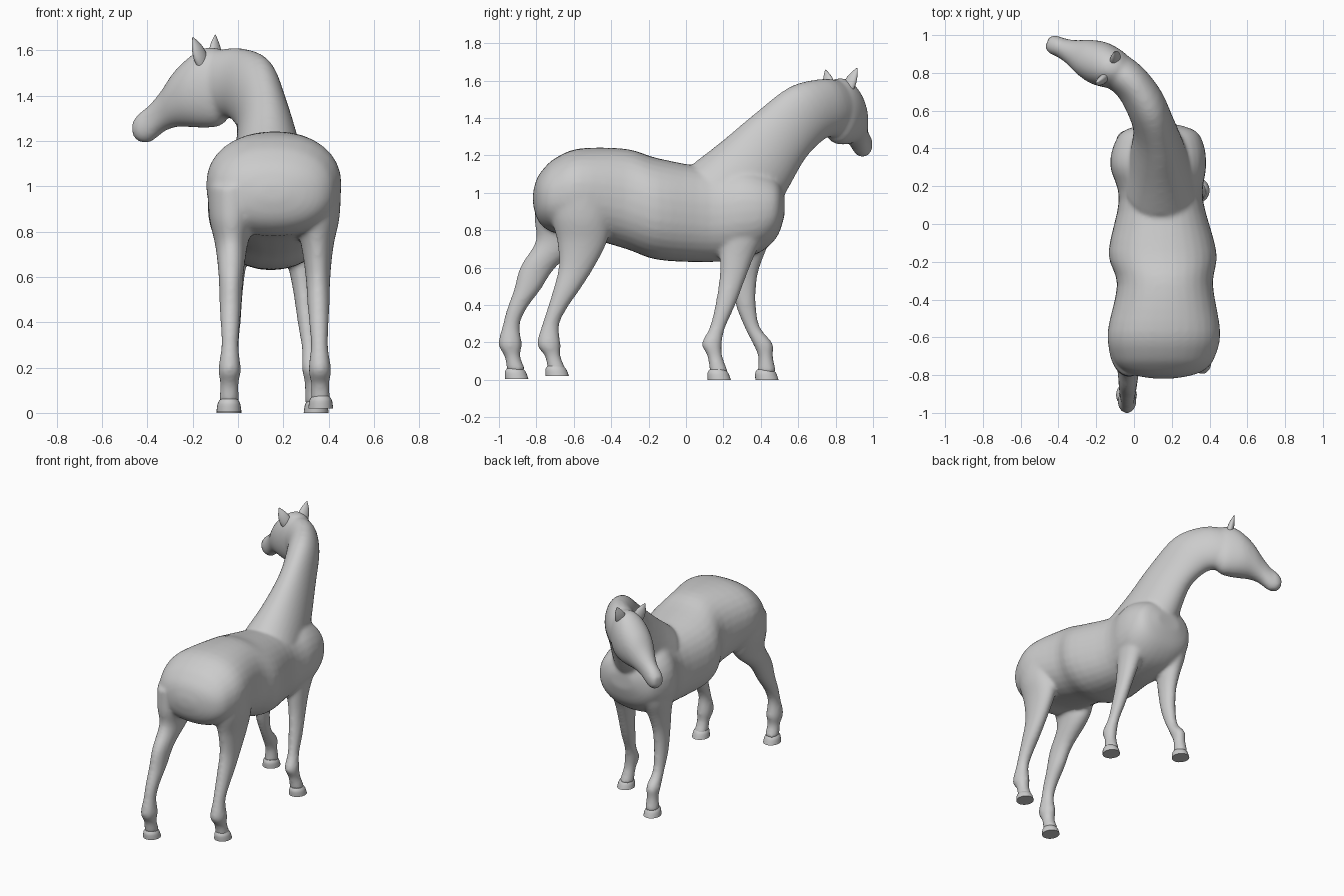
import bpy, bmesh, math
from mathutils import Vector

old = bpy.data.objects.get("Cube")
if old:
    bpy.data.objects.remove(old, do_unlink=True)

grey = bpy.data.materials.new("plain grey")
grey.use_nodes = True
grey.diffuse_color = (0.6, 0.6, 0.6, 1)
grey.node_tree.nodes["Principled BSDF"].inputs["Base Color"].default_value = (0.6, 0.6, 0.6, 1)


def ring(x, y, z, half_w, half_h, yaw=0, lean=0):
    """Upright section: centre, sideways vector, upward vector."""
    a, p = math.radians(yaw), math.radians(lean)
    ahead = Vector((-math.sin(a), math.cos(a), 0))
    side = Vector((math.cos(a), math.sin(a), 0))
    up = Vector((0, 0, math.cos(p))) - ahead * math.sin(p)
    return Vector((x, y, z)), side * half_w, up * half_h


def flat_ring(x, y, z, rx, ry):
    """Level section for legs and hooves."""
    return Vector((x, y, z)), Vector((rx, 0, 0)), Vector((0, ry, 0))


def spline(a, b, c, d, t):
    return 0.5 * (2 * b + (c - a) * t + (2 * a - 5 * b + 4 * c - d) * t * t
                  + (3 * b - a - 3 * c + d) * t ** 3)


def loft(bm, rings, power=2.0, steps=4, sides=32):
    """Closed skin through the sections, smoothly interpolated."""
    fine = []
    n = len(rings)
    for i in range(n - 1):
        quad = [rings[max(0, min(n - 1, i + k))] for k in (-1, 0, 1, 2)]
        for s in range(steps):
            fine.append([spline(*(q[j] for q in quad), s / steps) for j in range(3)])
    fine.append(rings[-1])
    loops = []
    for c, u, v in fine:
        loop = []
        for k in range(sides):
            a = 2 * math.pi * k / sides
            ca, sa = math.cos(a), math.sin(a)
            e = 2 / power
            loop.append(bm.verts.new(c + u * math.copysign(abs(ca) ** e, ca)
                                     + v * math.copysign(abs(sa) ** e, sa)))
        loops.append(loop)
    for p, q in zip(loops, loops[1:]):
        for k in range(sides):
            j = (k + 1) % sides
            bm.faces.new((p[k], p[j], q[j], q[k]))
    bm.faces.new(loops[0][::-1])
    bm.faces.new(loops[-1])


def make_object(name, bm, angle=40):
    bmesh.ops.recalc_face_normals(bm, faces=bm.faces)
    mesh = bpy.data.meshes.new(name)
    bm.to_mesh(mesh)
    bm.free()
    mesh.materials.append(grey)
    ob = bpy.data.objects.new(name, mesh)
    bpy.context.collection.objects.link(ob)
    bpy.ops.object.select_all(action='DESELECT')
    ob.select_set(True)
    bpy.context.view_layer.objects.active = ob
    bpy.ops.object.shade_smooth_by_angle(angle=math.radians(angle))
    return ob


def hoof(name, x, y, base):
    """Short flared cup, leaning back towards the pastern."""
    bm = bmesh.new()
    loft(bm, [flat_ring(x, y - 0.2 * h, base + h, 0.055 * s, 0.062 * s)
              for h, s in ((0, 1), (0.022, 0.95), (0.04, 0.87), (0.055, 0.68))],
         steps=2, sides=24)
    make_object(name, bm)


def leg(bm, name, girth, path, foot_x, splay, base):
    """Leg whose sideways position changes evenly with height."""
    loft(bm, [flat_ring(foot_x + splay * z, y, z, rx, ry)
              for (z, ry, rx), y in zip(girth, path)])
    hoof(name + "_hoof", foot_x, path[-1], base)


body_bm = bmesh.new()

# Trunk: y, bottom, top, right edge, left edge
trunk = [(-0.818, 0.94, 1.0, 0.10, 0.21), (-0.80, 0.87, 1.07, 0.0, 0.31),
         (-0.765, 0.82, 1.125, -0.075, 0.385), (-0.70, 0.785, 1.185, -0.12, 0.43),
         (-0.57, 0.77, 1.237, -0.14, 0.457), (-0.32, 0.70, 1.235, -0.09, 0.418),
         (-0.15, 0.642, 1.185, -0.135, 0.437), (0.13, 0.63, 1.135, -0.08, 0.365),
         (0.30, 0.65, 1.15, -0.125, 0.382), (0.41, 0.69, 1.12, -0.11, 0.372),
         (0.49, 0.77, 1.07, -0.06, 0.33), (0.527, 0.88, 0.99, 0.05, 0.23)]
loft(body_bm, [ring((l + r) / 2, y, (b + t) / 2, (r - l) / 2, (t - b) / 2)
               for y, b, t, l, r in trunk], power=2.25)

# Neck, bending towards the right: x, y, z, half width, half height, yaw, lean
neck = [(0.14, 0.20, 1.0, 0.19, 0.225, 0, 45), (0.13, 0.35, 1.12, 0.152, 0.222, 5, 45),
        (0.11, 0.50, 1.30, 0.113, 0.183, 12, 48), (0.055, 0.645, 1.425, 0.106, 0.173, 30, 35),
        (-0.022, 0.755, 1.455, 0.1, 0.16, 48, 15), (-0.10, 0.815, 1.45, 0.1, 0.15, 60, 0)]
loft(body_bm, [ring(*n) for n in neck])

# Head along a straight line: x, bottom, top, half width
head = [(-0.04, 1.31, 1.56, 0.07), (-0.08, 1.267, 1.605, 0.098), (-0.14, 1.258, 1.612, 0.113),
        (-0.20, 1.26, 1.578, 0.115), (-0.27, 1.262, 1.512, 0.096), (-0.33, 1.24, 1.427, 0.068),
        (-0.385, 1.196, 1.362, 0.053), (-0.43, 1.194, 1.325, 0.051),
        (-0.46, 1.22, 1.29, 0.032)]
loft(body_bm, [ring(x, 0.777 - 0.405 * x, (b + t) / 2, w, (t - b) / 2, 68)
               for x, b, t, w in head], power=2.1)

# Front legs share one girth profile: height, half depth, half width
front = [(0.95, 0.13, 0.08), (0.80, 0.127, 0.085), (0.67, 0.094, 0.063), (0.55, 0.071, 0.049),
         (0.40, 0.054, 0.042), (0.28, 0.042, 0.035), (0.195, 0.054, 0.043),
         (0.125, 0.04, 0.038), (0.035, 0.051, 0.046)]
leg(body_bm, "front_left", front,
    (0.34, 0.31, 0.275, 0.25, 0.21, 0.168, 0.138, 0.155, 0.178), 0.345, -0.1, 0)
leg(body_bm, "front_right", front,
    (0.36, 0.345, 0.325, 0.31, 0.32, 0.355, 0.41, 0.425, 0.433), -0.04, 0.025, 0)

# Hind legs share another
hind = [(1.0, 0.175, 0.11), (0.86, 0.16, 0.1), (0.74, 0.134, 0.072), (0.605, 0.096, 0.055),
        (0.48, 0.071, 0.049), (0.38, 0.052, 0.042), (0.29, 0.046, 0.038), (0.19, 0.063, 0.05),
        (0.125, 0.042, 0.04), (0.045, 0.052, 0.046)]
leg(body_bm, "hind_left", hind,
    (-0.57, -0.56, -0.555, -0.585, -0.64, -0.69, -0.725, -0.733, -0.712, -0.688),
    0.365, -0.02, 0.02)
leg(body_bm, "hind_right", hind,
    (-0.63, -0.65, -0.67, -0.79, -0.85, -0.905, -0.935, -0.94, -0.928, -0.905),
    -0.04, 0.015, 0.006)

# Overlapping volumes fused into one smooth skin
body = make_object("horse_body", body_bm)
fuse = body.modifiers.new("fuse", 'REMESH')
fuse.mode = 'VOXEL'
fuse.voxel_size = 0.011
fuse.use_smooth_shade = True
soften = body.modifiers.new("soften", 'SMOOTH')
soften.factor = 0.5
soften.iterations = 12

# Ears: flattened pointed leaves
for name, base, tip in (("left_ear", (-0.10, 0.85, 1.53), (-0.10, 0.915, 1.668)),
                        ("right_ear", (-0.15, 0.775, 1.53), (-0.20, 0.745, 1.658))):
    base, tip = Vector(base), Vector(tip)
    axis = (tip - base).normalized()
    wide = axis.cross(Vector((-0.75, 0.65, 0))).normalized()
    thin = axis.cross(wide)
    bm = bmesh.new()
    loft(bm, [(base.lerp(tip, t), wide * w, thin * w * 0.6)
              for t, w in ((0, 0.032), (0.3, 0.038), (0.6, 0.031), (0.85, 0.015), (1, 0.002))],
         sides=16)
    make_object(name, bm, 60)
